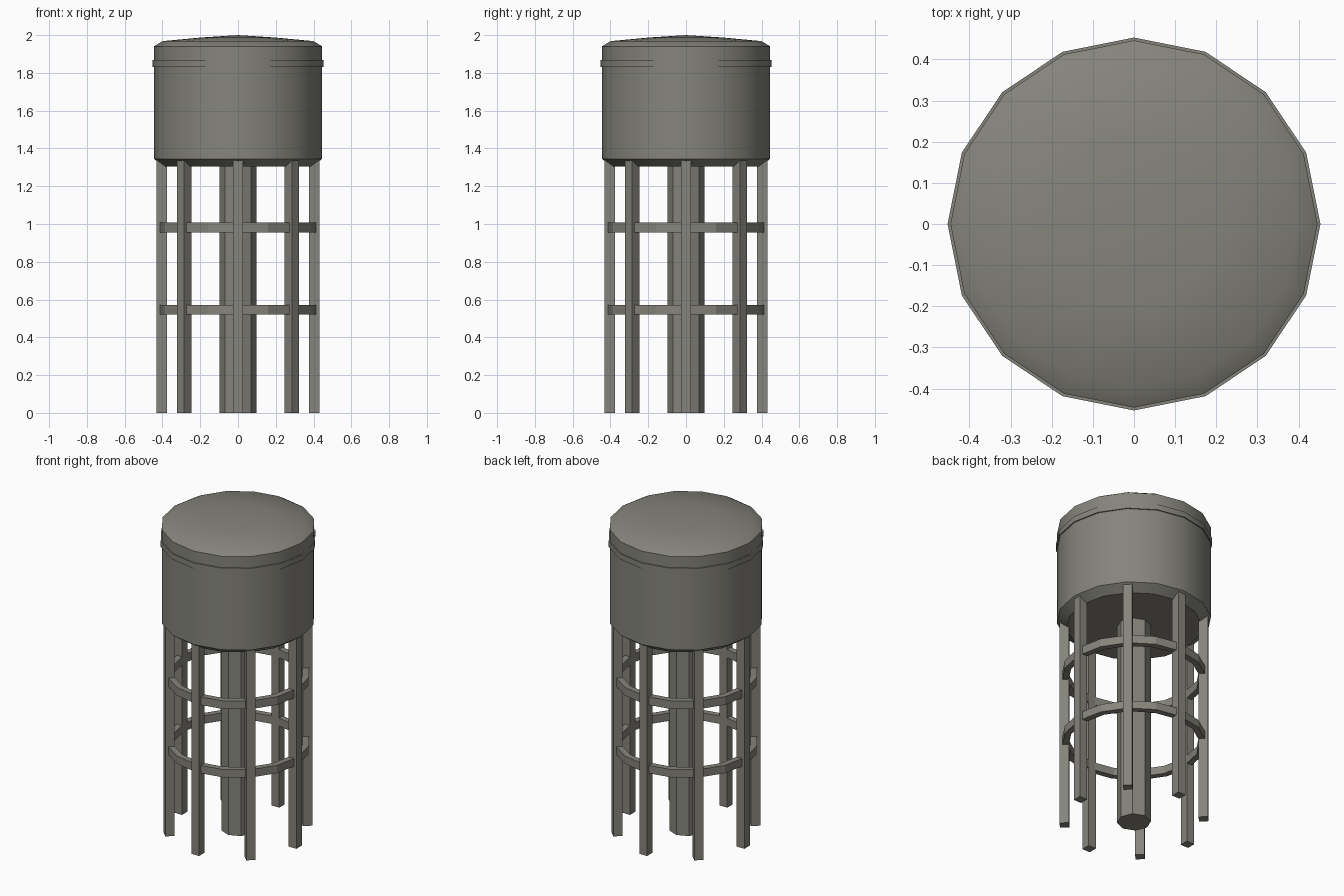
import bpy
import bmesh
from math import pi, cos, sin

cube = bpy.data.objects.get("Cube")
if cube:
    bpy.data.objects.remove(cube, do_unlink=True)

concrete = bpy.data.materials.new("warm_grey_concrete")
concrete.use_nodes = True
colour = (0.235, 0.23, 0.2, 1)
concrete.diffuse_color = colour
concrete.node_tree.nodes["Principled BSDF"].inputs["Base Color"].default_value = colour


def finish(name, bm, smooth=False):
    bmesh.ops.recalc_face_normals(bm, faces=bm.faces)
    mesh = bpy.data.meshes.new(name)
    bm.to_mesh(mesh)
    bm.free()
    mesh.materials.append(concrete)
    obj = bpy.data.objects.new(name, mesh)
    bpy.context.collection.objects.link(obj)
    if smooth:
        bpy.ops.object.select_all(action='DESELECT')
        obj.select_set(True)
        bpy.context.view_layer.objects.active = obj
        bpy.ops.object.shade_smooth_by_angle(angle=pi / 5.5)
    return obj


def lathe(name, profile, sides, closed=False, smooth=False):
    """Spin (radius, height) points about z; radius 0 becomes a pole."""
    bm = bmesh.new()
    rows = []
    for r, z in profile:
        if r == 0:
            rows.append([bm.verts.new((0, 0, z))] * sides)
        else:
            rows.append([bm.verts.new((r * cos(2 * pi * i / sides),
                                       r * sin(2 * pi * i / sides), z))
                         for i in range(sides)])
    pairs = list(zip(rows, rows[1:]))
    if closed:
        pairs.append((rows[-1], rows[0]))
    for a, b in pairs:
        for i in range(sides):
            j = (i + 1) % sides
            corners = list(dict.fromkeys((a[i], a[j], b[j], b[i])))
            bm.faces.new(corners)
    return finish(name, bm, smooth)


def band(name, inner, outer, low, high, smooth=False):
    return lathe(name, [(inner, low), (outer, low), (outer, high), (inner, high)],
                 16, closed=True, smooth=smooth)


# Tank with bevelled base and shallow domed roof
lathe("tank", [(0, 1.305), (0.39, 1.305), (0.446, 1.345), (0.446, 1.94),
               (0.4, 1.968), (0.2, 1.987), (0, 2.0)], 16, smooth=True)
band("tank_rim_band", 0.43, 0.453, 1.832, 1.868, smooth=True)

# Central riser
lathe("central_column", [(0, 0), (0.098, 0), (0.098, 1.31), (0, 1.31)], 8)

# Horizontal bracing hoops
band("lower_brace_ring", 0.38, 0.418, 0.52, 0.57)
band("upper_brace_ring", 0.38, 0.418, 0.955, 1.007)

# Eight square legs turned to face outwards
for i in range(8):
    bm = bmesh.new()
    bmesh.ops.create_cube(bm, size=1)
    bmesh.ops.scale(bm, vec=(0.055, 0.055, 1.34), verts=bm.verts)
    bmesh.ops.translate(bm, vec=(0.403, 0, 0.67), verts=bm.verts)
    leg = finish(f"leg_{i + 1}", bm)
    leg.rotation_euler.z = i * pi / 4
